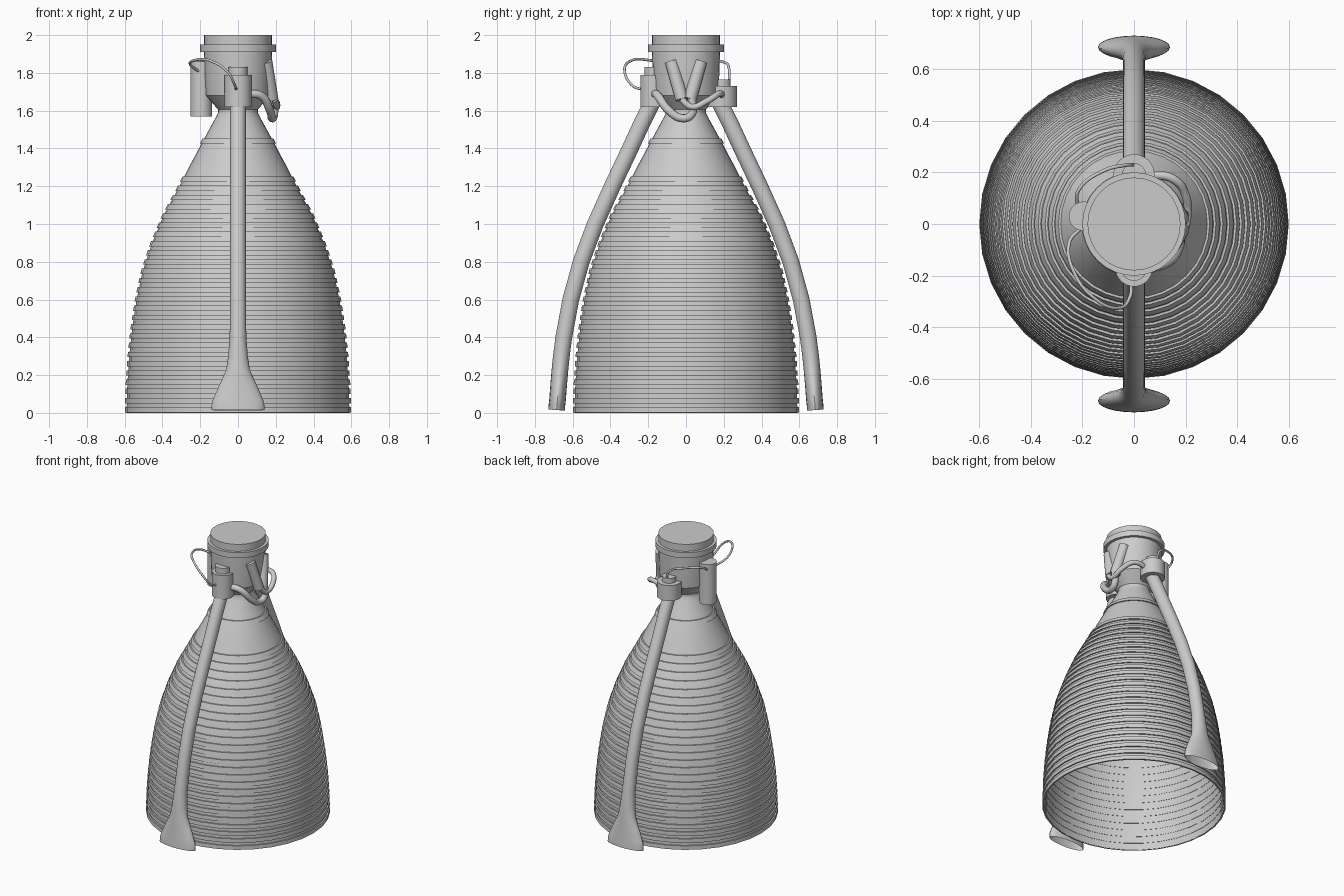
import bpy, math
from mathutils import Vector

if "Cube" in bpy.data.objects:
    bpy.data.objects.remove(bpy.data.objects["Cube"])


def mesh_object(name, verts, faces, angle=35):
    me = bpy.data.meshes.new(name)
    me.from_pydata([tuple(v) for v in verts], [], faces)
    ob = bpy.data.objects.new(name, me)
    bpy.context.collection.objects.link(ob)
    bpy.ops.object.select_all(action='DESELECT')
    ob.select_set(True)
    bpy.context.view_layer.objects.active = ob
    bpy.ops.object.mode_set(mode='EDIT')
    bpy.ops.mesh.select_all(action='SELECT')
    bpy.ops.mesh.normals_make_consistent(inside=False)
    bpy.ops.object.mode_set(mode='OBJECT')
    bpy.ops.object.shade_smooth_by_angle(angle=math.radians(angle))
    return ob


def loft(name, rings, caps=True, closed=False):
    n = len(rings[0])
    verts = [v for r in rings for v in r]
    faces = []
    for i in range(len(rings) if closed else len(rings) - 1):
        a, b = i * n, (i + 1) % len(rings) * n
        faces += [(a + j, a + (j + 1) % n, b + (j + 1) % n, b + j) for j in range(n)]
    if caps and not closed:
        faces += [tuple(range(n))[::-1], tuple(range(len(verts) - n, len(verts)))]
    return mesh_object(name, verts, faces)


def lathe(name, profile, center=(0, 0), sides=32, **kw):
    ang = [2 * math.pi * j / sides for j in range(sides)]
    rings = [[(center[0] + r * math.cos(a), center[1] + r * math.sin(a), z) for a in ang]
             for r, z in profile]
    return loft(name, rings, **kw)


def tube(name, points, radius):
    cu = bpy.data.curves.new(name, 'CURVE')
    cu.dimensions = '3D'
    cu.bevel_depth = radius
    cu.bevel_resolution = 3
    cu.resolution_u = 8
    cu.use_fill_caps = True
    sp = cu.splines.new('BEZIER')
    sp.bezier_points.add(len(points) - 1)
    for bp, p in zip(sp.bezier_points, points):
        bp.co = p
        bp.handle_left_type = bp.handle_right_type = 'AUTO'
    ob = bpy.data.objects.new(name, cu)
    bpy.context.collection.objects.link(ob)


def rod(name, p, q, radius):
    p, q = Vector(p), Vector(q)
    rot = (q - p).to_track_quat('Z', 'Y')
    ring = [rot @ Vector((radius * math.cos(a), radius * math.sin(a), 0))
            for a in (2 * math.pi * j / 20 for j in range(20))]
    loft(name, [[p + v for v in ring], [q + v for v in ring]])


# Bell nozzle, open at the bottom
bell = [(.59, 0), (.586, .15), (.576, .3), (.56, .45), (.537, .6), (.505, .75), (.455, .9),
        (.392, 1.05), (.31, 1.2), (.255, 1.31), (.18, 1.45), (.12, 1.56), (.10, 1.6), (.10, 1.66)]
lathe('nozzle_bell', bell, caps=False)


def bell_radius(z):
    for (r0, z0), (r1, z1) in zip(bell, bell[1:]):
        if z0 <= z <= z1:
            return r0 + (r1 - r0) * (z - z0) / (z1 - z0)


# Stiffening hoops around the bell
for i, z in enumerate([.002 + .0489 * k for k in range(26)] + [1.425]):
    ra, rb = bell_radius(z), bell_radius(z + .028)
    lathe(f'nozzle_hoop_{i}', [(ra - .002, z), (ra + .009, z), (rb + .009, z + .028),
                               (rb - .002, z + .028)], closed=True)

# Combustion chamber with flange and throat collar
lathe('combustion_chamber', [(.10, 1.60), (.17, 1.68), (.175, 1.75), (.18, 1.91), (.2, 1.91),
                             (.2, 1.95), (.18, 1.95), (.18, 2.0)])
lathe('throat_collar', [(.105, 1.585), (.105, 1.66)])

# Turbopumps front and back, and the side tank
lathe('front_pump', [(.072, 1.62), (.072, 1.79), (.05, 1.79), (.05, 1.832)], (0, -.17))
lathe('back_pump', [(.08, 1.62), (.08, 1.73), (.046, 1.73), (.046, 1.765)], (0, .19))
lathe('side_tank', [(.057, 1.57), (.057, 1.86)], (-.195, .03))

# Exhaust pipes ending in flattened flared outlets
path = [(.18, 1.64), (.24, 1.52), (.30, 1.39), (.39, 1.2), (.48, 1.0), (.555, .8), (.61, .6),
        (.647, .4), (.66, .3), (.667, .23), (.674, .15), (.68, .07), (.683, .045), (.685, .015)]
widths = [.042] * 7 + [.044, .052, .062, .098, .133, .139, .139]
for name, s in (('front', -1), ('back', 1)):
    rings = []
    for i, (y, z) in enumerate(path):
        y0, z0 = path[max(i - 1, 0)]
        y1, z1 = path[min(i + 1, len(path) - 1)]
        n = Vector((0, z0 - z1, y1 - y0)).normalized()
        ring = []
        for j in range(24):
            a = 2 * math.pi * j / 24
            v = Vector((widths[i] * math.cos(a), y, z)) + n * (.044 * math.sin(a))
            ring.append((v.x, s * v.y, v.z))
        rings.append(ring)
    loft(f'{name}_exhaust_pipe', rings, caps=False)

# Pair of angled valve cylinders on the right side
for name, s in (('front', -1), ('back', 1)):
    rod(f'{name}_valve', (.18, s * .022, 1.66), (.148, s * .078, 1.86), .034)

# Feed pipes linking the pumps to the valves
tube('front_feed_pipe', [(.05, -.165, 1.69), (.12, -.15, 1.68), (.17, -.09, 1.60),
                         (.18, -.02, 1.56), (.19, .03, 1.58), (.19, .03, 1.67)], .022)
tube('back_feed_pipe', [(.05, .19, 1.68), (.15, .175, 1.69), (.20, .11, 1.65),
                        (.205, .03, 1.62), (.195, -.025, 1.66)], .017)

# Thin lines from the side tank to the pumps
tube('front_thin_line', [(-.21, -.02, 1.81), (-.25, -.07, 1.84), (-.235, -.18, 1.865),
                         (-.15, -.29, 1.865), (-.06, -.325, 1.81), (-.015, -.28, 1.73),
                         (-.01, -.22, 1.71)], .007)
tube('back_thin_line', [(-.22, .07, 1.82), (-.215, .13, 1.855), (-.12, .205, 1.855),
                        (-.03, .228, 1.82), (0, .228, 1.74)], .007)
